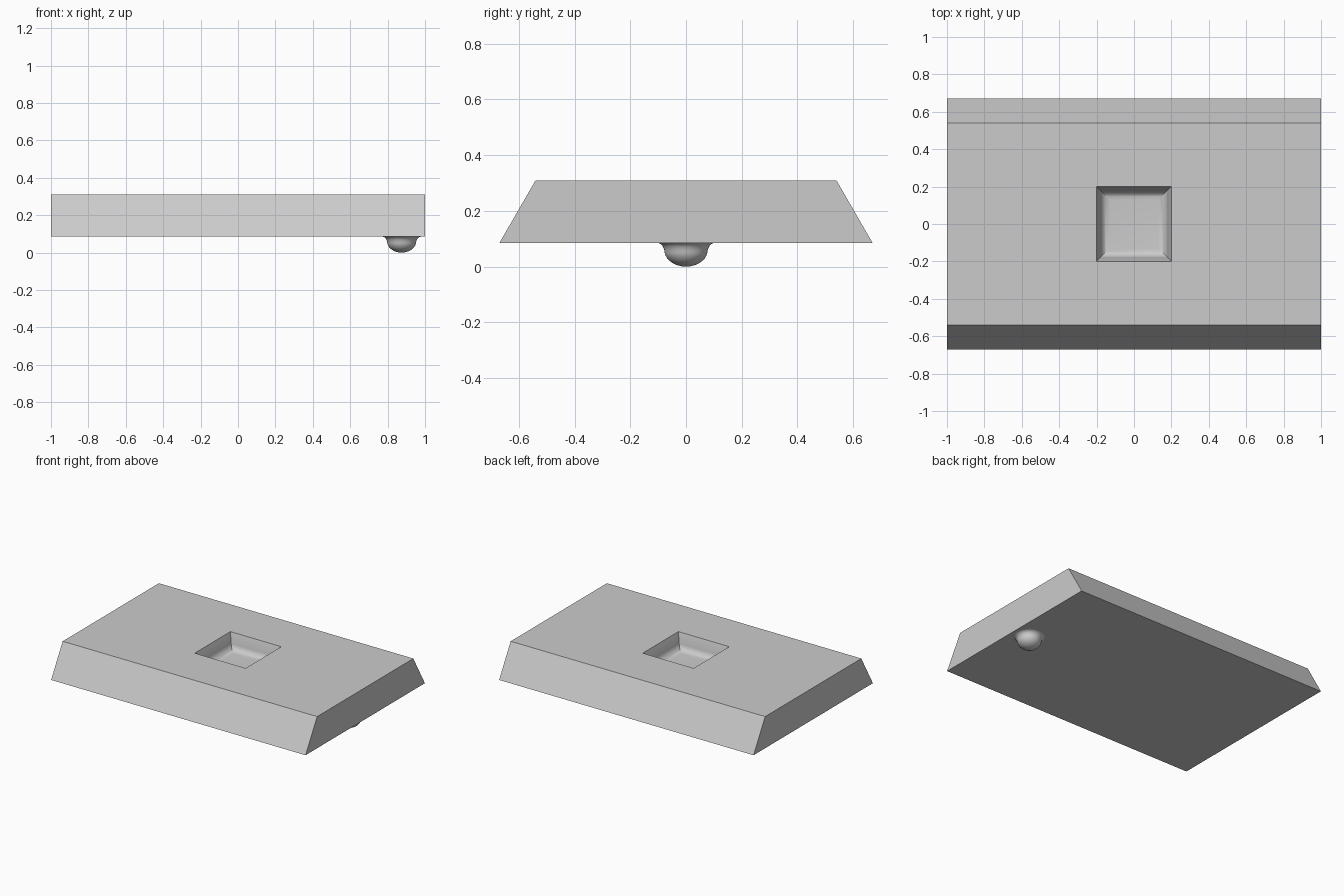
import bpy, bmesh, math

cube = bpy.data.objects.get("Cube")
if cube:
    bpy.data.objects.remove(cube, do_unlink=True)

grey = bpy.data.materials.new("plain grey")
grey.use_nodes = True
grey.diffuse_color = (0.6, 0.6, 0.6, 1)
grey.node_tree.nodes["Principled BSDF"].inputs["Base Color"].default_value = grey.diffuse_color

BASE, TOP = 0.085, 0.31


def finish(bm, name):
    bmesh.ops.remove_doubles(bm, verts=bm.verts, dist=1e-5)
    bmesh.ops.recalc_face_normals(bm, faces=bm.faces)
    mesh = bpy.data.meshes.new(name)
    bm.to_mesh(mesh)
    bm.free()
    mesh.materials.append(grey)
    obj = bpy.data.objects.new(name, mesh)
    bpy.context.collection.objects.link(obj)
    bpy.ops.object.select_all(action="DESELECT")
    bpy.context.view_layer.objects.active = obj
    obj.select_set(True)
    bpy.ops.object.shade_smooth_by_angle(angle=math.radians(35))
    return obj


def ring(bm, hx, hy, z):
    return [bm.verts.new((sx * hx, sy * hy, z))
            for sx, sy in ((-1, -1), (1, -1), (1, 1), (-1, 1))]


def bridge(bm, a, b):
    for i in range(len(a)):
        j = (i + 1) % len(a)
        bm.faces.new((a[i], a[j], b[j], b[i]))


# Slab with sloping long sides and a dished square pocket in the top
bm = bmesh.new()
rings = [ring(bm, 1, 0.67, BASE), ring(bm, 1, 0.54, TOP), ring(bm, 0.2, 0.2, TOP)]
wall, fillet, depth, steps = 0.18, 0.05, 0.11, 8
for i in range(steps + 1):
    a = math.pi / 2 * i / steps
    half = wall - fillet * (1 - math.cos(a))
    rings.append(ring(bm, half, half, TOP - depth + fillet * (1 - math.sin(a))))
for a, b in zip(rings, rings[1:]):
    bridge(bm, a, b)
bm.faces.new(rings[0])
bm.faces.new(rings[-1])
finish(bm, "slab")

# Round knob under one end, flaring into the underside
profile = [(0.1, BASE), (0.09, 0.081), (0.083, 0.072)]
for i in range(10):
    a = math.pi / 2 * i / 9
    profile.append((0.078 * math.cos(a), 0.06 * (1 - math.sin(a))))
bm = bmesh.new()
verts = [bm.verts.new((0.875 + r, 0, z)) for r, z in profile]
edges = [bm.edges.new(pair) for pair in zip(verts, verts[1:])]
bmesh.ops.spin(bm, geom=verts + edges, cent=(0.875, 0, 0), axis=(0, 0, 1),
               angle=2 * math.pi, steps=40)
finish(bm, "knob")
